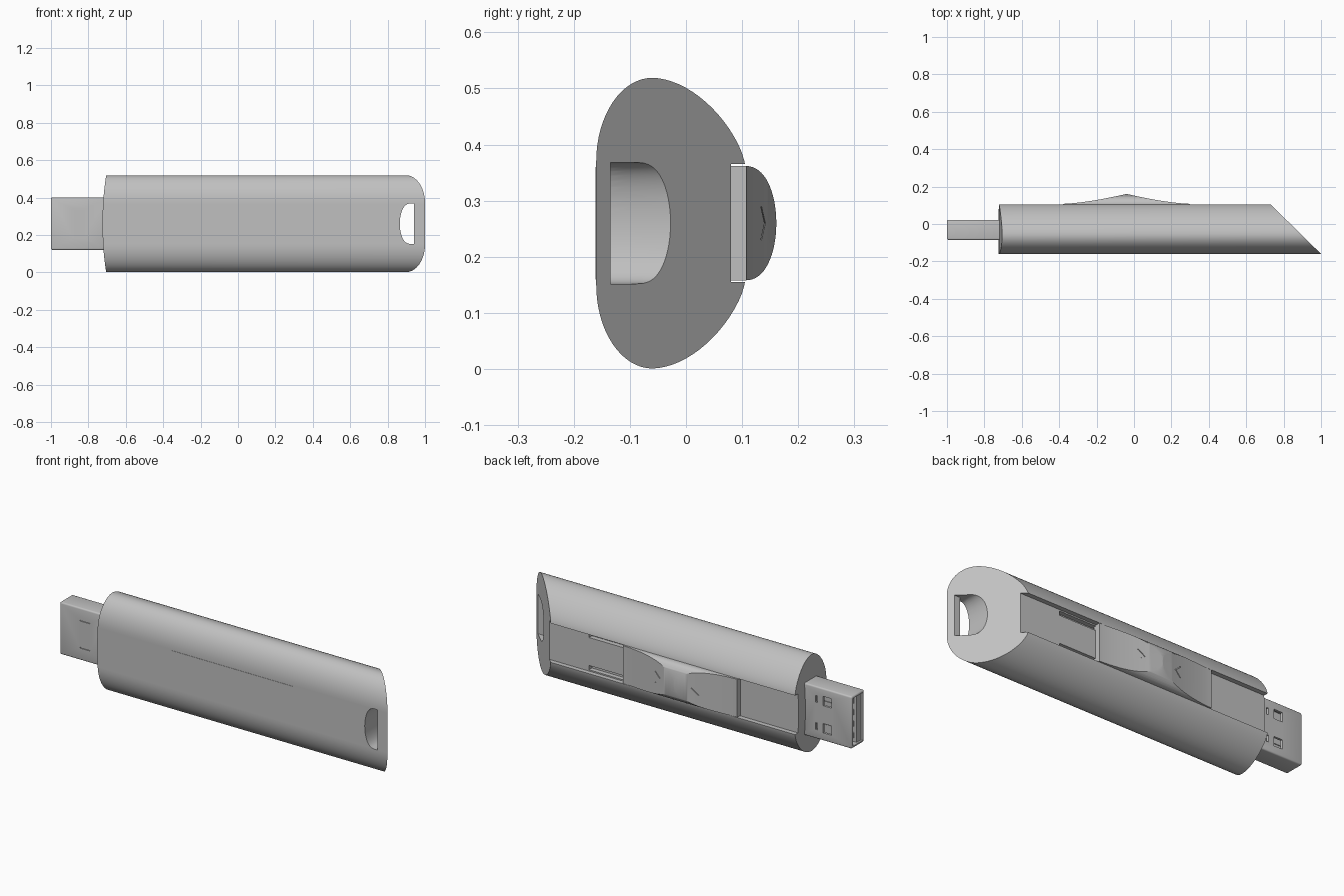
import bpy, bmesh, math

if "Cube" in bpy.data.objects:
    bpy.data.objects.remove(bpy.data.objects["Cube"])

MID = 0.26  # height of the long axis

grey = bpy.data.materials.new("plain grey")
grey.use_nodes = True
grey.diffuse_color = (0.53, 0.53, 0.53, 1)
grey.node_tree.nodes["Principled BSDF"].inputs["Base Color"].default_value = (0.53, 0.53, 0.53, 1)


def finish(name, bm):
    bmesh.ops.remove_doubles(bm, verts=bm.verts, dist=1e-5)
    bmesh.ops.recalc_face_normals(bm, faces=bm.faces)
    mesh = bpy.data.meshes.new(name)
    bm.to_mesh(mesh)
    bm.free()
    mesh.materials.append(grey)
    ob = bpy.data.objects.new(name, mesh)
    bpy.context.collection.objects.link(ob)
    return ob


def prism(name, points, low, high, place):
    """Extrude a 2D outline; place(a, b, depth) gives the 3D point."""
    bm = bmesh.new()
    ends = [[bm.verts.new(place(a, b, d)) for a, b in points] for d in (low, high)]
    for ring in ends:
        bm.faces.new(ring)
    n = len(points)
    for i in range(n):
        j = (i + 1) % n
        bm.faces.new((ends[0][i], ends[0][j], ends[1][j], ends[1][i]))
    return finish(name, bm)


def along_x(a, b, d):
    return (d, a, b)


def along_y(a, b, d):
    return (a, d, b)


def along_z(a, b, d):
    return (a, b, d)


def box(name, x, y, z):
    corners = [(x[0], z[0]), (x[1], z[0]), (x[1], z[1]), (x[0], z[1])]
    return prism(name, corners, y[0], y[1], along_y)


def activate(ob):
    bpy.ops.object.select_all(action="DESELECT")
    ob.select_set(True)
    bpy.context.view_layer.objects.active = ob


def combine(ob, tool, operation="DIFFERENCE"):
    tool.hide_render = True
    mod = ob.modifiers.new("cut", "BOOLEAN")
    mod.operation = operation
    mod.solver = "EXACT"
    mod.object = tool
    activate(ob)
    bpy.ops.object.modifier_apply(modifier=mod.name)
    bpy.data.objects.remove(tool)


def bevel(ob, width):
    mod = ob.modifiers.new("soft edges", "BEVEL")
    mod.width = width
    mod.segments = 3
    activate(ob)
    bpy.ops.object.modifier_apply(modifier=mod.name)


def smooth(ob):
    activate(ob)
    bpy.ops.object.shade_smooth_by_angle(angle=math.radians(30))


# Body: flat-fronted oval section, bowed left end, slanted right end
def front_y(dz):
    u = max(0, (abs(dz) - 0.11) / 0.149)
    return -0.06 - 0.10 * math.sqrt(max(0, 1 - u * u))


def back_y(dz):
    u = max(0, (abs(dz) - 0.105) / 0.154)
    return -0.06 + 0.165 * max(0, 1 - u ** 1.4) ** 0.55


def slant_x(y):
    return 0.73 + (0.105 - y) * 0.27 / 0.265


half = [0, 0.05, 0.105, 0.11]
half += [0.11 + 0.149 * math.sin(math.pi / 2 * i / 16) for i in range(1, 17)]
heights = [-h for h in reversed(half[1:])] + half
bm = bmesh.new()
rows = []
for dz in heights:
    left = -0.725 + 0.02 * (dz / 0.259) ** 2
    f, b = front_y(dz), back_y(dz)
    rows.append([bm.verts.new(p) for p in (
        (left, f, MID + dz), (slant_x(f), f, MID + dz),
        (slant_x(b), b, MID + dz), (left, b, MID + dz))])
for low, high in zip(rows, rows[1:]):
    for i in range(4):
        j = (i + 1) % 4
        bm.faces.new((low[i], low[j], high[j], high[i]))
body = finish("body", bm)

# Slider channel and its two guide grooves
combine(body, box("channel_cutter", (-1, 1.1), (0.08, 0.3), (MID - 0.105, MID + 0.105)))
for side in (-1, 1):
    edge = sorted((MID + side * 0.075, MID + side * 0.098))
    combine(body, box("groove_cutter", (0.1, 0.52), (0.055, 0.09), edge))


# Keyring hole: deep pocket behind a thin front wall, then a narrower opening
def d_shape(right):
    pts = [(right, MID + 0.108), (right, MID - 0.108)]
    for i in range(25):
        t = -math.pi / 2 + math.pi * i / 24
        pts.append((0.925 - 0.06 * abs(math.cos(t)) ** 0.8, MID + 0.108 * math.sin(t)))
    return pts


combine(body, prism("pocket_cutter", d_shape(0.975), -0.135, 0.07, along_y))
combine(body, prism("opening_cutter", d_shape(0.941), -0.3, -0.1, along_y))
smooth(body)

# Front label plate
label = box("label_plate", (-0.28, 0.44), (-0.1615, -0.155), (MID - 0.1, MID + 0.1))


# Slider: rounded bar trimmed by two hollow thumb scoops that meet in a ridge
def scoop(x):
    return 0.108 + 0.053 * max(0, 1 - abs(x + 0.04) / 0.34) ** 1.5


side = [(-0.38, 0.07), (0.30, 0.07)]
side += [(0.30 - 0.68 * i / 48, scoop(0.30 - 0.68 * i / 48)) for i in range(49)]
slider = prism("slider", side, 0.1, 0.42, along_z)
arch = [(0.06, MID - 0.102), (0.1, MID - 0.102)]
for i in range(33):
    t = math.pi * i / 32
    arch.append((0.104 + 0.057 * math.sin(t) ** 0.85, MID - 0.102 * math.cos(t)))
arch += [(0.1, MID + 0.102), (0.06, MID + 0.102)]
combine(slider, prism("arch_cutter", arch, -0.6, 0.6, along_x), "INTERSECT")

# Chevron marks engraved in both scoops, pointing at the ridge
for s in (-1, 1):
    tip, tail, thick = -0.04 + s * 0.09, -0.04 + s * 0.125, s * 0.007
    chevron = [(tip, MID), (tail, MID + 0.03), (tail + thick, MID + 0.03),
               (tip + thick, MID), (tail + thick, MID - 0.03), (tail, MID - 0.03)]
    combine(slider, prism("chevron_cutter", chevron, -0.004, 0.03,
                          lambda a, b, d: (a, scoop(a) + d, b)))
smooth(slider)

# Plug shell: hollow metal sleeve with windows and slits
plug = box("plug_shell", (-1.0, -0.7), (-0.085, 0.022), (0.12, 0.40))
bevel(plug, 0.008)
combine(plug, box("hollow_cutter", (-1.1, -0.74), (-0.073, 0.010), (0.132, 0.388)))
for s in (-1, 1):
    z = MID + s * 0.073
    combine(plug, box("window_cutter", (-0.88, -0.83), (0, 0.1), (z - 0.025, z + 0.025)))
    combine(plug, box("slit_cutter", (-0.796, -0.784), (0, 0.1), (z - 0.018, z + 0.018)))
    combine(plug, box("seam_cutter", (-0.88, -0.82), (-0.1, -0.08), (z - 0.003, z + 0.003)))
smooth(plug)

# Plug tongue and its contact strips
box("plug_tongue", (-0.99, -0.73), (-0.074, -0.035), (0.131, 0.389))
for i in range(4):
    z = MID + (i - 1.5) * 0.062
    box("contact_strip", (-0.975, -0.78), (-0.036, -0.031), (z - 0.014, z + 0.014))
